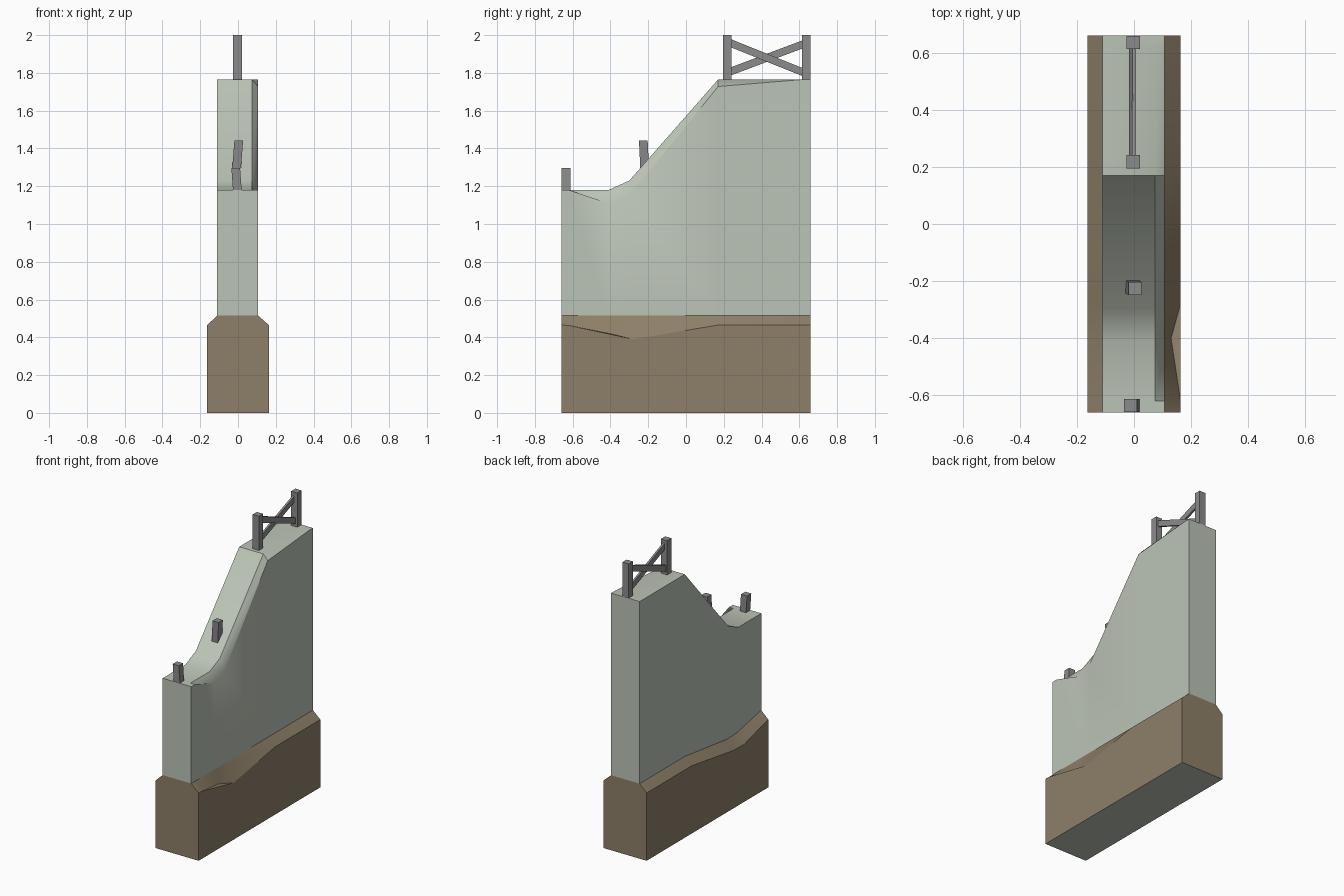
import bpy, bmesh, math
from mathutils import Vector

if "Cube" in bpy.data.objects:
    bpy.data.objects.remove(bpy.data.objects["Cube"])


def material(name, rgb):
    m = bpy.data.materials.new(name)
    m.diffuse_color = (*rgb, 1)
    m.use_nodes = True
    m.node_tree.nodes["Principled BSDF"].inputs["Base Color"].default_value = m.diffuse_color
    return m


CONCRETE = material("pale_concrete", (0.50, 0.55, 0.47))
EARTH = material("brown_earth", (0.27, 0.215, 0.14))
METAL = material("grey_metal", (0.26, 0.26, 0.265))


def finish(name, bm, mats, smooth=False):
    bmesh.ops.remove_doubles(bm, verts=bm.verts, dist=1e-4)
    bmesh.ops.recalc_face_normals(bm, faces=bm.faces)
    me = bpy.data.meshes.new(name)
    bm.to_mesh(me)
    bm.free()
    ob = bpy.data.objects.new(name, me)
    bpy.context.collection.objects.link(ob)
    for m in mats:
        me.materials.append(m)
    if smooth:
        bpy.ops.object.select_all(action='DESELECT')
        ob.select_set(True)
        bpy.context.view_layer.objects.active = ob
        bpy.ops.object.shade_smooth_by_angle(angle=math.radians(30))
    return ob


def loft(name, sections, mats):
    """Skin a list of (y, [(x, z), ...]) cross-sections and cap both ends."""
    bm = bmesh.new()
    rings = [[bm.verts.new((x, y, z)) for x, z in pts] for y, pts in sections]
    n = len(rings[0])
    for a, b in zip(rings, rings[1:]):
        for i in range(n):
            j = (i + 1) % n
            bm.faces.new((a[i], a[j], b[j], b[i]))
    bm.faces.new(rings[0])
    bm.faces.new(rings[-1])
    return finish(name, bm, mats, smooth=True)


def beam(name, a, b, wx, wy, axis='z'):
    """Box sheared from a to b; the ends stay square to the given axis."""
    bm = bmesh.new()
    corners = [(-1, -1), (1, -1), (1, 1), (-1, 1)]
    rings = []
    for c in (a, b):
        ring = []
        for s, t in corners:
            off = (s * wx / 2, t * wy / 2, 0) if axis == 'z' else (s * wx / 2, 0, t * wy / 2)
            ring.append(bm.verts.new(Vector(c) + Vector(off)))
        rings.append(ring)
    for i in range(4):
        j = (i + 1) % 4
        bm.faces.new((rings[0][i], rings[0][j], rings[1][j], rings[1][i]))
    bm.faces.new(rings[0])
    bm.faces.new(rings[1])
    return finish(name, bm, [METAL])


# Wall: y, top height, lower edge of the worn right edge, left bottom height
wall_cols = [
    (-0.66, 1.18, 1.18, 0.515),
    (-0.62, 1.18, 1.18, 0.508),
    (-0.41, 1.18, 1.11, 0.464),
    (-0.30, 1.23, 1.15, 0.457),
    (0.17, 1.765, 1.728, 0.515),
    (0.62, 1.765, 1.765, 0.515),
    (0.66, 1.765, 1.765, 0.515),
]
loft("wall", [(y, [(-0.11, b), (-0.11, t), (0.073, t), (0.107, e), (0.107, 0.515)])
              for y, t, e, b in wall_cols], [CONCRETE])

# Footing: y, left low edge, left high edge, right low edge, depth of chipped dent
foot_cols = [
    (-0.66, 0.465, 0.515, 0.465, 0),
    (-0.62, 0.457, 0.508, 0.463, 0),
    (-0.40, 0.395, 0.462, 0.416, 0.033),
    (-0.28, 0.398, 0.458, 0.39, 0),
    (0.17, 0.465, 0.515, 0.465, 0),
    (0.66, 0.465, 0.515, 0.465, 0),
]
foot = loft("footing", [(y, [(-0.163, 0), (-0.163, l), (-0.11, h), (0.107, 0.515),
                             (0.163 - d, r + d * 0.1), (0.163, r), (0.163, 0)])
                        for y, l, h, r, d in foot_cols], [EARTH, CONCRETE])
# Underside shows the concrete colour
for p in foot.data.polygons:
    if p.normal.z < -0.9 and p.center.z < 0.01:
        p.material_index = 1

# Upright fence posts on the high end
for i, y in enumerate((0.218, 0.636)):
    beam(f"fence_post_{i + 1}", (-0.002, y, 1.765), (-0.002, y, 2.0), 0.047, 0.046)

# Crossed rails between the posts
beam("rail_falling", (0.0, 0.235, 1.958), (0.0, 0.62, 1.803), 0.014, 0.043, 'y')
beam("rail_rising", (-0.01, 0.235, 1.807), (-0.01, 0.62, 1.952), 0.014, 0.043, 'y')

# Broken leaning post stubs on the low end and slope
beam("stub_front", (-0.003, -0.635, 1.17), (-0.012, -0.635, 1.297), 0.046, 0.046)
beam("stub_slope", (-0.011, -0.217, 1.25), (0.004, -0.226, 1.442), 0.046, 0.046)
